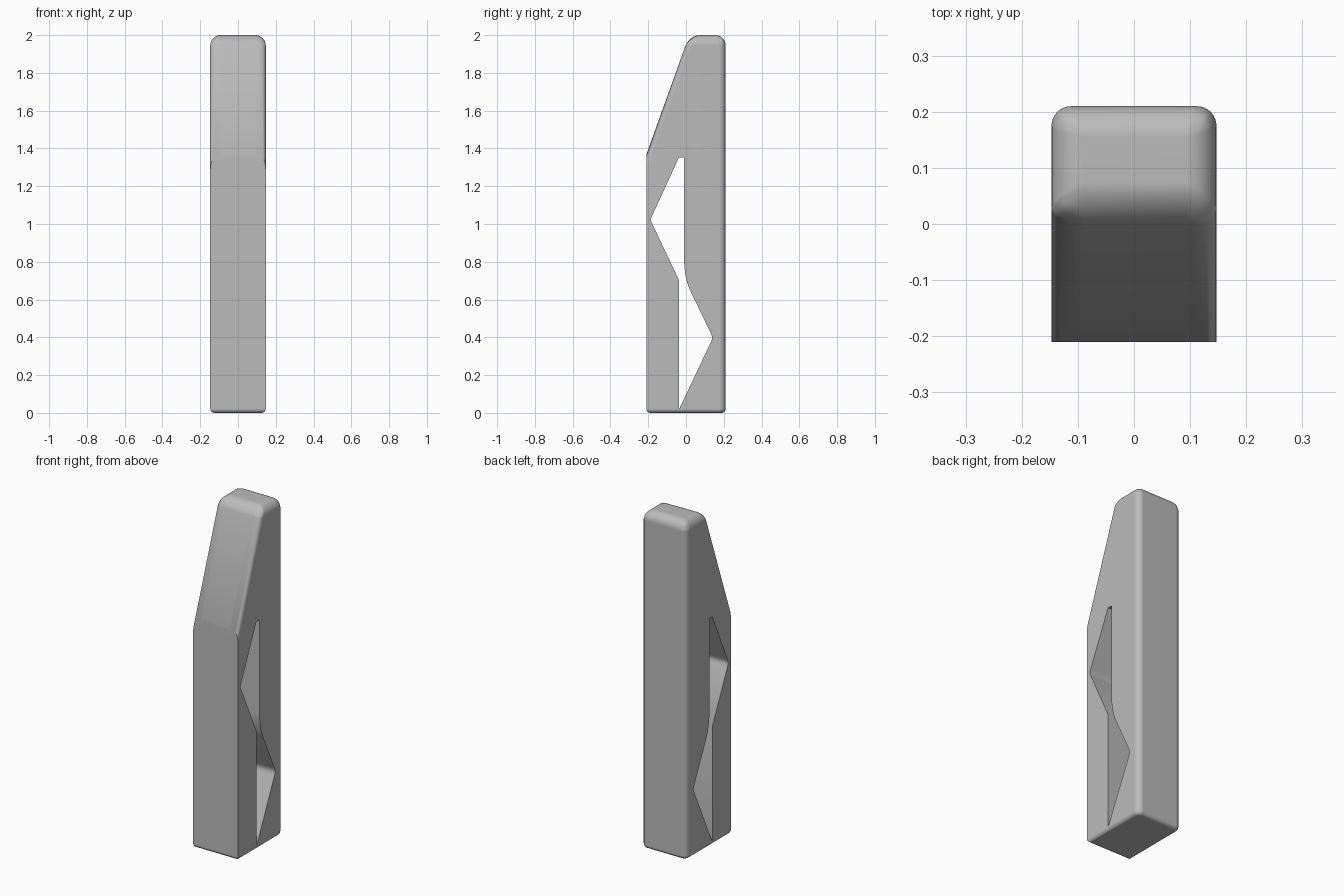
import bpy, bmesh, math

cube = bpy.data.objects.get("Cube")
if cube:
    bpy.data.objects.remove(cube, do_unlink=True)

HALF_W, FRONT, BACK, TOP = 0.147, -0.21, 0.21, 2.0
BIG_R, BACK_R, BASE_R = 0.055, 0.035, 0.022


def extrude_profile(name, points, half_width):
    """Make a solid from a (y, z) outline, extruded along x."""
    bm = bmesh.new()
    face = bm.faces.new([bm.verts.new((-half_width, y, z)) for y, z in points])
    grown = bmesh.ops.extrude_face_region(bm, geom=[face])
    new_verts = [g for g in grown["geom"] if isinstance(g, bmesh.types.BMVert)]
    bmesh.ops.translate(bm, verts=new_verts, vec=(2 * half_width, 0, 0))
    bmesh.ops.recalc_face_normals(bm, faces=bm.faces)
    mesh = bpy.data.meshes.new(name)
    bm.to_mesh(mesh)
    bm.free()
    obj = bpy.data.objects.new(name, mesh)
    bpy.context.collection.objects.link(obj)
    return obj


def apply_modifiers(obj):
    bpy.context.view_layer.update()
    evaluated = obj.evaluated_get(bpy.context.evaluated_depsgraph_get())
    obj.data = bpy.data.meshes.new_from_object(evaluated)
    obj.modifiers.clear()


# Body block, its slope carried past the front so the rounding runs out there
body = extrude_profile("body", [(-0.45, 0), (BACK, 0), (BACK, TOP),
                                (0.019, TOP), (-0.45, 0.70)], HALF_W)

# Wide rounding on the top and slope, narrower on the back corners
bm = bmesh.new()
bm.from_mesh(body.data)
weight = bm.edges.layers.float.new("bevel_weight_edge")
for e in bm.edges:
    a, b = (v.co for v in e.verts)
    if min(a.z, b.z) > 0.5:
        e[weight] = 1.0
    elif min(a.y, b.y) > BACK - 0.01 and abs(a.z - b.z) > 1:
        e[weight] = BACK_R / BIG_R
bm.to_mesh(body.data)
bm.free()
bevel = body.modifiers.new("rounding", "BEVEL")
bevel.limit_method = "WEIGHT"
bevel.width = BIG_R
bevel.segments = 8
apply_modifiers(body)

# Flat front cut, then a small rounding all around the base
bm = bmesh.new()
bm.from_mesh(body.data)
cut = bmesh.ops.bisect_plane(bm, geom=bm.verts[:] + bm.edges[:] + bm.faces[:],
                             plane_co=(0, FRONT, 0), plane_no=(0, -1, 0),
                             clear_outer=True)
rim = [g for g in cut["geom_cut"] if isinstance(g, bmesh.types.BMEdge)]
bmesh.ops.contextual_create(bm, geom=rim)
bmesh.ops.recalc_face_normals(bm, faces=bm.faces)
base = [e for e in bm.edges if all(v.co.z < 1e-4 for v in e.verts)]
bmesh.ops.bevel(bm, geom=base, offset=BASE_R, offset_type="OFFSET",
                segments=5, profile=0.5, affect="EDGES")
bm.to_mesh(body.data)
bm.free()

# Angular slot running through from side to side
slot = extrude_profile("slot_cutter", [
    (-0.037, 1.352), (-0.178, 1.046), (-0.185, 1.03), (-0.185, 1.016),
    (-0.178, 1.0), (-0.038, 0.705), (-0.038, 0.025), (-0.034, 0.025),
    (0.132, 0.376), (0.138, 0.391), (0.138, 0.405), (0.132, 0.42),
    (0.02, 0.652), (0.006, 0.69), (-0.003, 0.73), (-0.008, 0.765),
    (-0.01, 0.80), (-0.01, 1.352)], 0.3)
boolean = body.modifiers.new("slot", "BOOLEAN")
boolean.operation = "DIFFERENCE"
boolean.solver = "EXACT"
boolean.object = slot
apply_modifiers(body)
bpy.data.objects.remove(slot, do_unlink=True)

# Plain grey finish
grey = bpy.data.materials.new("plain_grey")
grey.use_nodes = True
colour = (0.5, 0.5, 0.5, 1)
grey.diffuse_color = colour
grey.node_tree.nodes["Principled BSDF"].inputs["Base Color"].default_value = colour
body.data.materials.clear()
body.data.materials.append(grey)

# Smooth shading with crisp creases and flat large faces
bpy.ops.object.select_all(action="DESELECT")
body.select_set(True)
bpy.context.view_layer.objects.active = body
bpy.ops.object.shade_smooth_by_angle(angle=math.radians(30))
normals = body.modifiers.new("flat_faces", "WEIGHTED_NORMAL")
normals.keep_sharp = True
